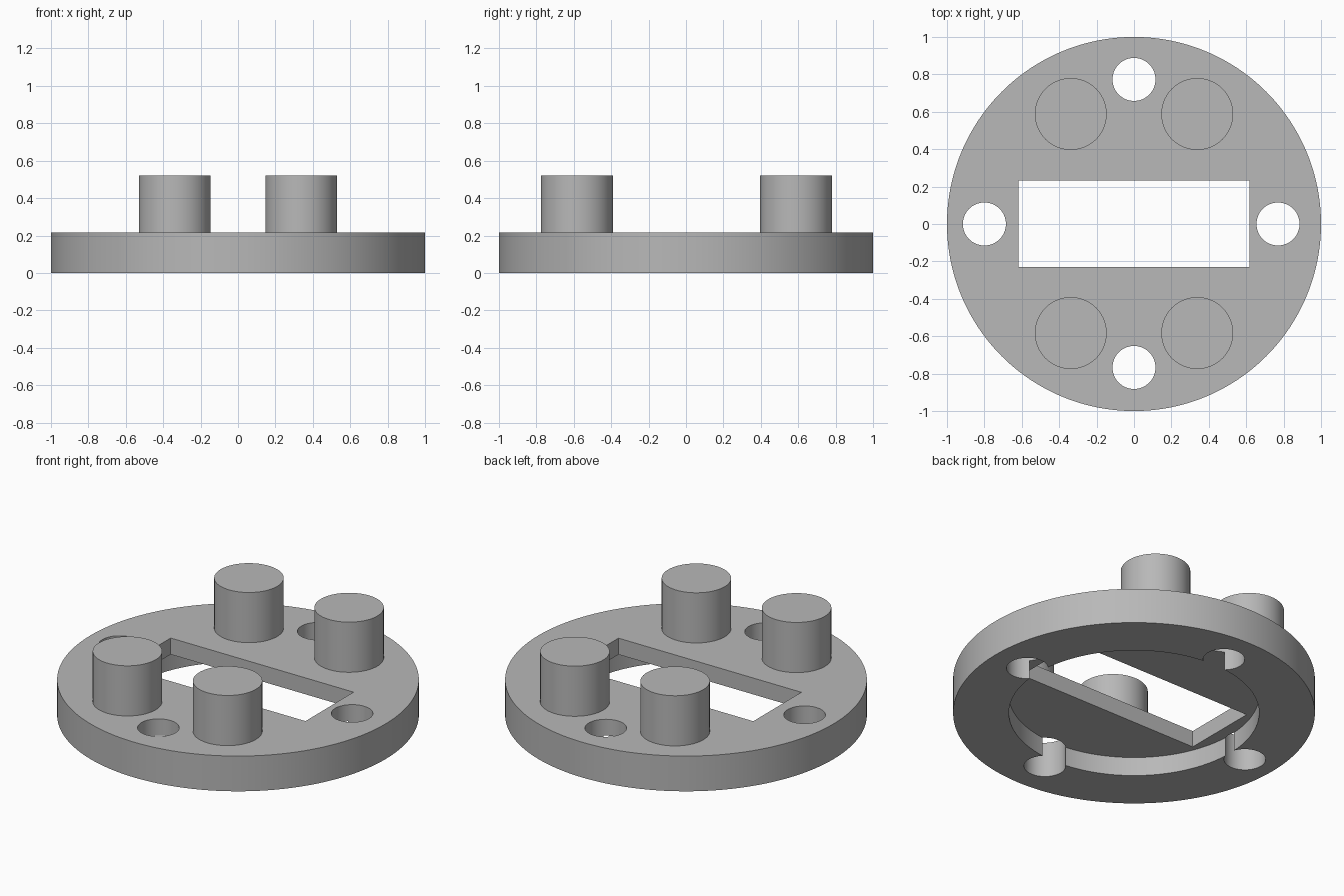
import bpy
import math

cube = bpy.data.objects.get("Cube")
if cube:
    bpy.data.objects.remove(cube, do_unlink=True)

PLATE_TOP = 0.215
RECESS_TOP = 0.115
PEG_TOP = 0.521

grey = bpy.data.materials.new("mid_grey")
grey.use_nodes = True
colour = (0.48, 0.48, 0.48, 1)
grey.diffuse_color = colour
grey.node_tree.nodes["Principled BSDF"].inputs["Base Color"].default_value = colour


def cylinder(name, x, y, radius, bottom, top, sides=96):
    bpy.ops.mesh.primitive_cylinder_add(
        vertices=sides, radius=radius, depth=top - bottom,
        location=(x, y, (bottom + top) / 2))
    obj = bpy.context.object
    obj.name = name
    obj.data.materials.append(grey)
    return obj


def smooth(obj):
    bpy.ops.object.select_all(action="DESELECT")
    obj.select_set(True)
    bpy.context.view_layer.objects.active = obj
    bpy.ops.object.shade_smooth_by_angle(angle=math.radians(30))


def cut(target, cutter):
    cutter.hide_render = True
    mod = target.modifiers.new("cut", "BOOLEAN")
    mod.operation = "DIFFERENCE"
    mod.solver = "EXACT"
    mod.object = cutter
    bpy.context.view_layer.objects.active = target
    bpy.ops.object.modifier_apply(modifier=mod.name)
    bpy.data.objects.remove(cutter, do_unlink=True)


# Round base plate
plate = cylinder("base_plate", 0, 0, 1, 0, PLATE_TOP, 192)

# Round recess in the underside
cut(plate, cylinder("recess_cutter", 0, 0, 0.692, -0.1, RECESS_TOP, 144))

# Rectangular window through the plate
bpy.ops.mesh.primitive_cube_add(size=1, location=(0, 0.001, 0.1))
window = bpy.context.object
window.scale = (1.234, 0.463, 1)
window.data.materials.append(grey)
cut(plate, window)

# Four screw holes near the rim
for x, y in ((-0.8, 0), (0.77, 0), (0, 0.773), (0, -0.767)):
    cut(plate, cylinder("hole_cutter", x, y, 0.115, -0.2, 0.4, 64))
smooth(plate)

# Four pegs standing on the plate
for side, x in (("left", 0.338), ("right", -0.338)):
    for end, y in (("front", -0.583), ("back", 0.588)):
        smooth(cylinder(f"{end}_{side}_peg", x, y, 0.192, PLATE_TOP - 0.02, PEG_TOP))
